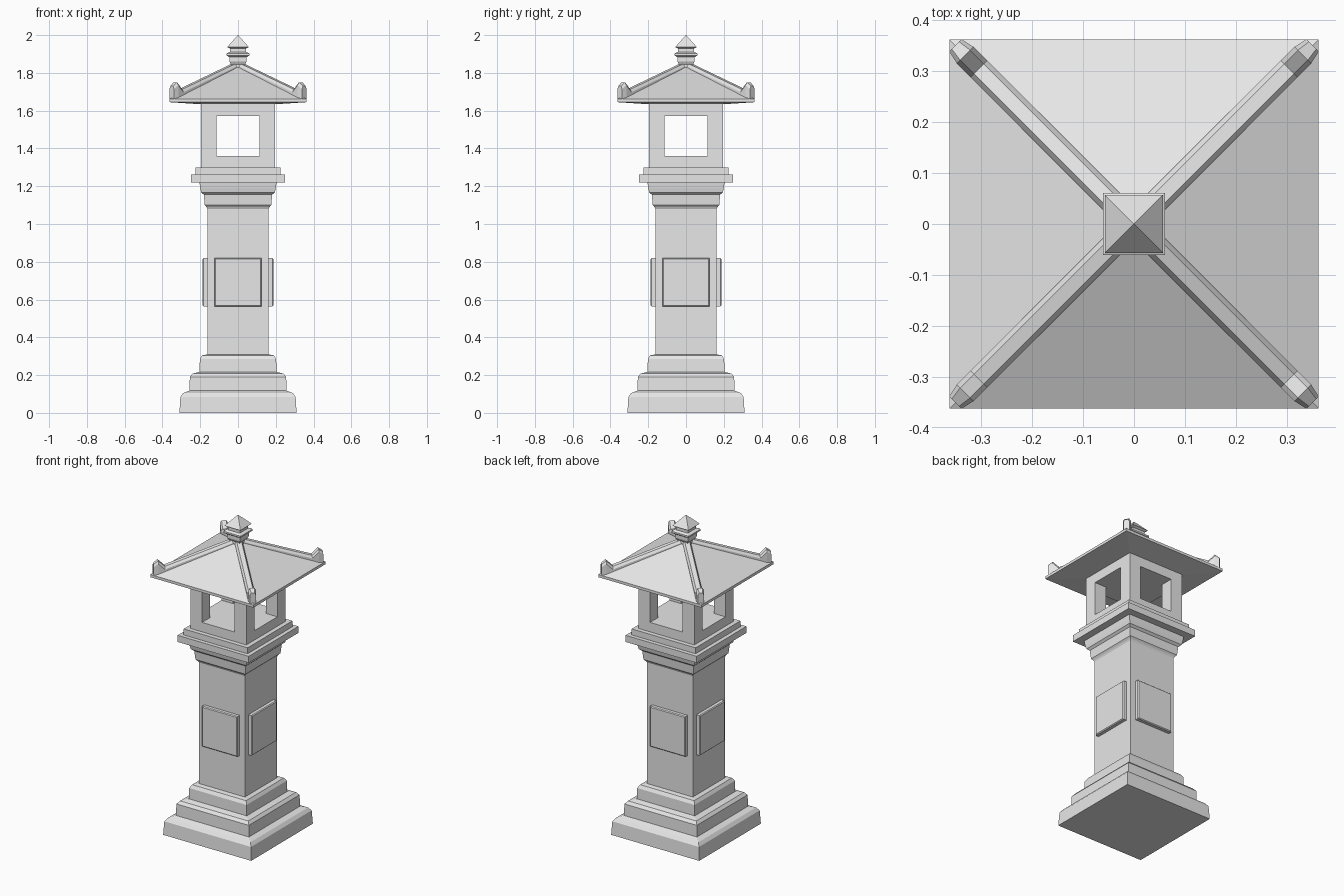
import bpy, bmesh
from math import pi, sqrt
from mathutils import Matrix, Vector

cube = bpy.data.objects.get("Cube")
if cube:
    bpy.data.objects.remove(cube, do_unlink=True)

stone = bpy.data.materials.new("grey stone")
stone.use_nodes = True
GREY = (0.8, 0.8, 0.8, 1)
stone.diffuse_color = GREY
stone.node_tree.nodes["Principled BSDF"].inputs["Base Color"].default_value = GREY


def finish(name, bm):
    bmesh.ops.recalc_face_normals(bm, faces=bm.faces[:])
    mesh = bpy.data.meshes.new(name)
    bm.to_mesh(mesh)
    bm.free()
    mesh.materials.append(stone)
    obj = bpy.data.objects.new(name, mesh)
    bpy.context.collection.objects.link(obj)
    return obj


def loft(bm, rings):
    """Skin a stack of closed rings and cap both ends."""
    loops = [[bm.verts.new(p) for p in ring] for ring in rings]
    n = len(loops[0])
    for a, b in zip(loops, loops[1:]):
        for i in range(n):
            j = (i + 1) % n
            bm.faces.new((a[i], a[j], b[j], b[i]))
    bm.faces.new(loops[0][::-1])
    bm.faces.new(loops[-1])


def square(half, z, x=0, y=0):
    return [(x + sx * half, y + sy * half, z)
            for sx, sy in ((-1, -1), (1, -1), (1, 1), (-1, 1))]


def stack(name, profile):
    bm = bmesh.new()
    loft(bm, [square(h, z) for h, z in profile])
    return finish(name, bm)


# Stepped base
stack("base_step_lower", [(.31, 0), (.305, .085), (.29, .105), (.255, .118)])
stack("base_step_middle", [(.257, .115), (.255, .19), (.24, .208), (.2, .218)])
stack("base_step_upper", [(.204, .215), (.202, .285), (.19, .305), (.16, .31)])

# Shaft and capital
stack("shaft", [(.162, .3), (.162, 1.1)])
stack("capital", [(.162, 1.08), (.167, 1.09), (.176, 1.1), (.181, 1.155),
                  (.195, 1.167), (.2, 1.19), (.204, 1.22)])
stack("platform_lower", [(.25, 1.22), (.25, 1.262)])
stack("platform_upper", [(.225, 1.26), (.225, 1.3)])

# Raised panel on each side of the shaft
for side, turn in (("front", 0), ("left", 1), ("back", 2), ("right", 3)):
    bm = bmesh.new()
    loft(bm, [[(x * w, -depth, .692 + z * (w + .003))
               for x, z in ((-1, -1), (1, -1), (1, 1), (-1, 1))]
              for depth, w in ((.155, .125), (.182, .125), (.187, .12))])
    bmesh.ops.rotate(bm, verts=bm.verts[:], matrix=Matrix.Rotation(turn * pi / 2, 3, "Z"))
    finish(side + "_panel", bm)

# Open lantern chamber: floor, four posts, lintel
stack("chamber_floor", [(.197, 1.3), (.197, 1.36)])
stack("chamber_lintel", [(.197, 1.573), (.197, 1.64)])
bm = bmesh.new()
for sx in (-1, 1):
    for sy in (-1, 1):
        loft(bm, [square(.041, z, sx * .156, sy * .156) for z in (1.36, 1.573)])
finish("chamber_posts", bm)

# Pyramid roof with thin eaves
stack("roof", [(.2, 1.634), (.363, 1.645), (.363, 1.662), (.03, 1.832)])

# Hip ridges with upturned ends: (distance along x and y, bottom z, top z)
RIDGE = [(.02, 1.8, 1.85), (.305, 1.655, 1.713), (.332, 1.65, 1.75), (.351, 1.652, 1.73)]
bm = bmesh.new()
for sx in (-1, 1):
    for sy in (-1, 1):
        across = Vector((-sx, sy, 0)) / sqrt(2) if sx == sy else Vector((sx, -sy, 0)).yxz / sqrt(2)
        across = Vector((-sy, sx, 0)) / sqrt(2)
        rings = []
        for i, (d, low, high) in enumerate(RIDGE):
            w = .017 if i == 3 else .023
            c = Vector((sx * d, sy * d, 0))
            rings.append([c + across * (w * s) + Vector((0, 0, z)) for s, z in
                          ((-1, low), (1, low), (1, high - .015), (.6, high),
                           (-.6, high), (-1, high - .015))])
        loft(bm, rings)
finish("roof_ridges", bm)

# Finial
stack("finial_neck", [(.04, 1.82), (.037, 1.845), (.045, 1.86), (.045, 1.885)])
stack("finial_ring", [(.05, 1.885), (.061, 1.893), (.061, 1.903), (.045, 1.91)])
stack("finial_collar", [(.042, 1.905), (.042, 1.935)])
stack("finial_tip", [(.045, 1.93), (.057, 1.937), (.001, 2.0)])
